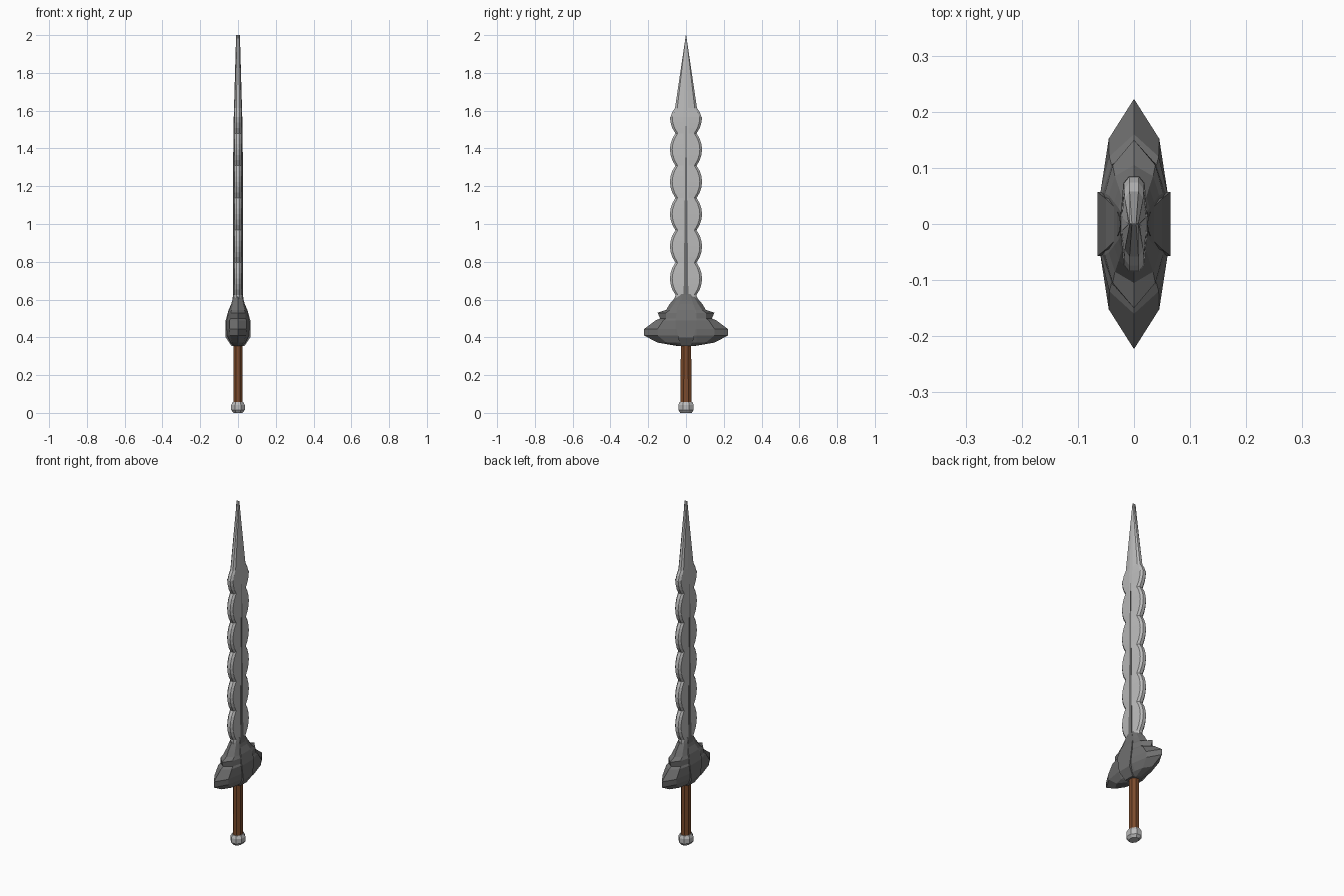
import bpy, math

if "Cube" in bpy.data.objects:
    bpy.data.objects.remove(bpy.data.objects["Cube"])


def material(name, rgb):
    m = bpy.data.materials.new(name)
    m.diffuse_color = (*rgb, 1)
    m.use_nodes = True
    m.node_tree.nodes["Principled BSDF"].inputs["Base Color"].default_value = m.diffuse_color
    return m


STEEL = material("steel", (0.5, 0.5, 0.5))
DARK = material("dark_iron", (0.16, 0.16, 0.16))
BROWN = material("leather", (0.2, 0.07, 0.025))


def loft(name, layers, mat):
    """Skin a stack of (z, ring) cross-sections with capped ends."""
    n = len(layers[0][1])
    verts = [(x, y, z) for z, ring in layers for x, y in ring]
    faces = [tuple(reversed(range(n))),
             tuple(range(len(verts) - n, len(verts)))]
    for k in range(len(layers) - 1):
        for i in range(n):
            a, b = k * n + i, k * n + (i + 1) % n
            faces.append((a, b, b + n, a + n))
    me = bpy.data.meshes.new(name)
    me.from_pydata(verts, [], faces)
    me.materials.append(mat)
    ob = bpy.data.objects.new(name, me)
    bpy.context.collection.objects.link(ob)
    return ob


def mirrored(quarter):
    """Mirror a counter-clockwise quarter outline (+x axis to +y axis) to a full ring."""
    half = quarter + [(-x, y) for x, y in reversed(quarter) if x > 0]
    return half + [(-x, -y) for x, y in half]


def oval(rx, ry, n=8):
    return [(rx * math.cos((i + .5) * math.tau / n) / math.cos(math.pi / n),
             ry * math.sin((i + .5) * math.tau / n) / math.cos(math.pi / n))
            for i in range(n)]


# Wavy blade with bevelled edges, then a straight tapering point
def blade_ring(w, s):
    return mirrored([(.024 * s, min(.012, w * .3)),
                     (.019 * s, max(w - .012, w * .7)),
                     (.009 * s, w)])


blade = [(.55, blade_ring(.058, 1))]
STEPS = 6
for i in range(5 * STEPS + 4):
    z = .625 + .171 * i / STEPS
    w = .056 + .029 * abs(math.sin(math.pi * i / STEPS)) ** .8
    blade.append((z, blade_ring(w, 1)))
blade += [(1.56, blade_ring(.084, .95)), (1.59, blade_ring(.074, .91)),
          (1.615, blade_ring(.058, .88)), (2.0, blade_ring(.001, .42))]
loft("blade", blade, STEEL)

# Dark tapering fuller strip down the blade centre
loft("fuller", [(.58, mirrored([(.026, .013)])),
                (1.52, mirrored([(.025, .002)]))], DARK)

# Cross guard: lower wings and upper tier (z, tip y, shoulder y, shoulder x, body x)
guard = [(.355, .050, .040, .018, .022), (.372, .150, .105, .030, .040),
         (.410, .223, .150, .042, .058), (.443, .223, .152, .045, .060),
         (.490, .160, .120, .044, .060), (.500, .137, .105, .040, .056),
         (.530, .150, .105, .038, .052), (.545, .105, .085, .034, .045),
         (.575, .088, .065, .027, .036), (.605, .062, .048, .022, .028),
         (.630, .050, .035, .014, .024)]
loft("cross_guard", [(z, mirrored([(xb, min(.055, ys * .6)), (xs, ys), (0, yt)]))
                     for z, yt, ys, xs, xb in guard], DARK)

# Raised boss in the middle of the guard
boss = [(.355, .035, .030), (.400, .065, .042), (.490, .065, .057),
        (.545, .050, .045), (.585, .032, .027), (.640, .024, .008)]
loft("guard_boss", [(z, mirrored([(x, y)])) for z, x, y in boss], DARK)

# Grip and faceted pommel
loft("grip", [(.045, oval(.024, .030)), (.37, oval(.024, .027))], BROWN)
pommel = [(0, .024, .030), (.015, .036, .041), (.042, .036, .041), (.058, .028, .034)]
loft("pommel", [(z, oval(x, y)) for z, x, y in pommel], STEEL)
